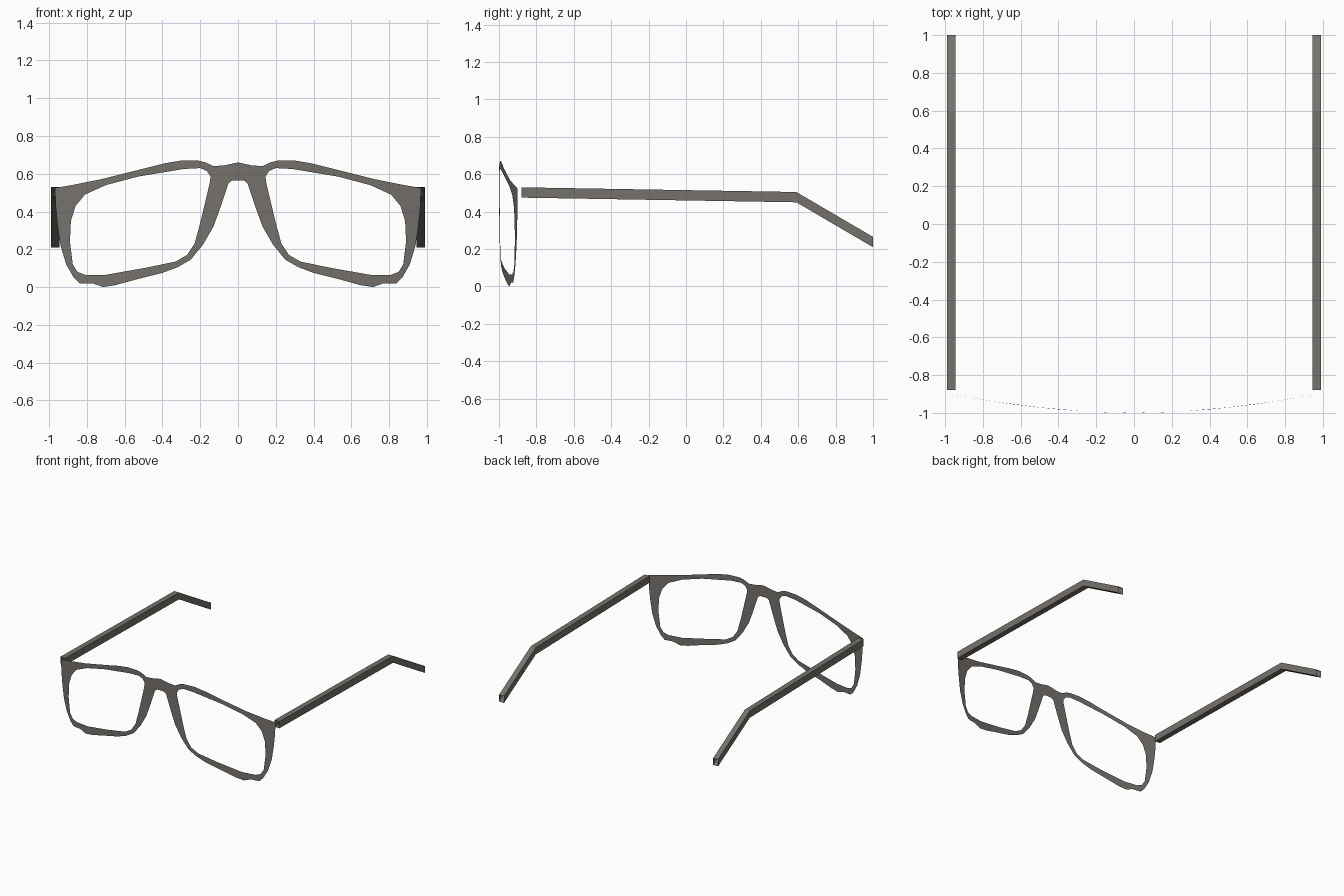
import bpy
import bmesh

cube = bpy.data.objects.get("Cube")
if cube:
    bpy.data.objects.remove(cube, do_unlink=True)

mat = bpy.data.materials.new("warm_grey")
mat.use_nodes = True
colour = (0.18, 0.165, 0.15, 1)
mat.diffuse_color = colour
mat.node_tree.nodes["Principled BSDF"].inputs["Base Color"].default_value = colour


def finish(name, bm):
    """Turn a bmesh of the left half into a mirrored object."""
    mesh = bpy.data.meshes.new(name)
    bm.to_mesh(mesh)
    bm.free()
    mesh.materials.append(mat)
    obj = bpy.data.objects.new(name, mesh)
    bpy.context.collection.objects.link(obj)
    mirror = obj.modifiers.new("mirror", "MIRROR")
    mirror.use_axis = (True, False, False)
    mirror.use_clip = True
    return obj


def add_loop(bm, points):
    """Add a closed loop of edges in the front plane."""
    verts = [bm.verts.new((x, 0, z)) for x, z in points]
    return [bm.edges.new((a, b)) for a, b in zip(verts, verts[1:] + verts[:1])]


def bow(x):
    """Depth of the wrapped front at a given distance from the middle."""
    return -1 + 0.1 * (abs(x) / 0.97) ** 1.9


# Half outline of the front: brow, hinge corner, lower rim, nose edge
outline = [
    (0, .66), (.07, .645), (.13, .64), (.17, .66), (.21, .67), (.3, .67),
    (.39, .655), (.49, .63), (.73, .57), (.88, .54), (.97, .525),
    (.965, .42), (.955, .32), (.94, .22), (.91, .12), (.87, .05),
    (.84, .02), (.77, .02), (.715, 0), (.65, .01), (.54, .04), (.4, .075),
    (.32, .105), (.25, .145), (.185, .225), (.13, .32), (.09, .43),
    (.06, .52), (.05, .55), (.03, .565), (0, .565),
]
# Lens opening
opening = [
    (.15, .55), (.145, .585), (.165, .615), (.2, .63), (.29, .625),
    (.53, .585), (.7, .54), (.81, .49), (.86, .43), (.885, .35),
    (.89, .24), (.875, .12), (.85, .08), (.81, .065), (.7, .065),
    (.5, .1), (.33, .135), (.27, .17), (.23, .23), (.2, .34),
]

# Front frame: thin sheet, filled between outline and opening, then bowed
bm = bmesh.new()
edges = add_loop(bm, outline) + add_loop(bm, opening)
bmesh.ops.triangle_fill(bm, edges=edges, use_beauty=True)
for face in bm.faces:
    face.normal_update()
    if face.normal.y > 0:
        face.normal_flip()
for v in bm.verts:
    v.co.y = bow(v.co.x)
finish("front_frame", bm)

# Temples: open square tubes with a bend behind the ear
bm = bmesh.new()
rings = []
for y, top in [(-.88, .53), (.59, .505), (1, .265)]:
    section = [(.945, top), (.99, top), (.99, top - .055), (.945, top - .055)]
    rings.append([bm.verts.new((x, y, z)) for x, z in section])
for near, far in zip(rings, rings[1:]):
    for i in range(4):
        j = (i + 1) % 4
        bm.faces.new((near[i], near[j], far[j], far[i]))
bmesh.ops.recalc_face_normals(bm, faces=bm.faces)
finish("temples", bm)
